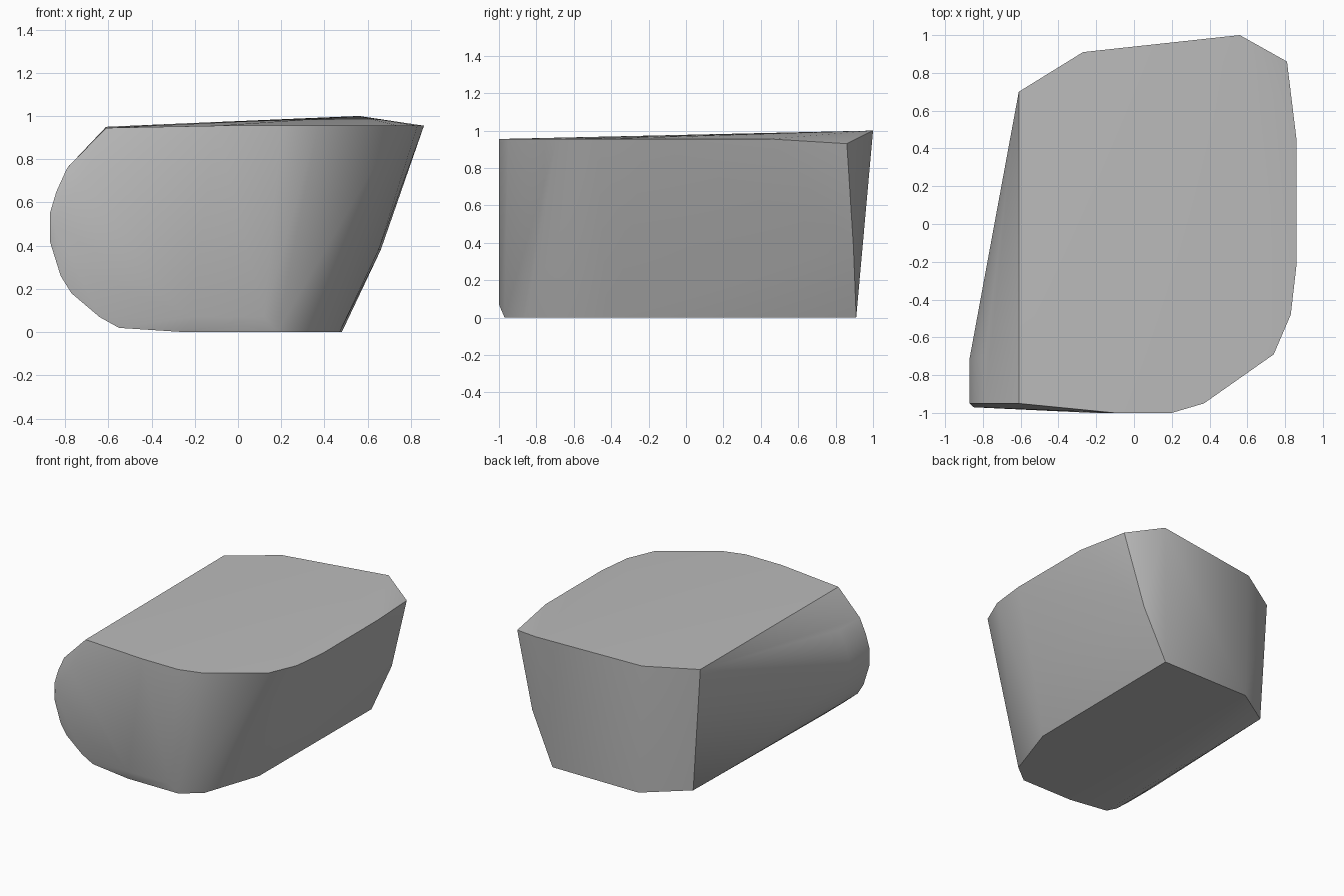
import bpy, bmesh, math

default = bpy.data.objects.get("Cube")
if default:
    bpy.data.objects.remove(default, do_unlink=True)

grey = bpy.data.materials.new("stone_grey")
grey.use_nodes = True
colour = (0.5, 0.5, 0.5, 1)
grey.diffuse_color = colour
grey.node_tree.nodes["Principled BSDF"].inputs["Base Color"].default_value = colour

# Top rim, clockwise from the back left corner
top_rim = [(-.61, .70, .95), (-.27, .91, .965), (.56, 1, 1), (.81, .86, .93),
           (.86, .45, .955), (.86, -.22, .955), (.83, -.48, .955), (.74, -.69, .955),
           (.37, -.95, .955), (.2, -1, .955), (-.1, -1, .955), (-.55, -.95, .93)]

# Flat base
base = [(.48, .91, 0), (-.24, .91, 0), (-.55, .70, .02), (-.55, -.95, .02),
        (-.24, -.97, 0), (.18, -.97, 0), (.32, -.86, 0), (.47, -.42, 0)]

# Lower edge of the front, and the slight bulge of the slanted side
front_edge = [(-.22, -1, .07), (.12, -1, .07)]
side_bulge = [(.66, .895, .38), (.65, -.3, .38)]

# Rounded end, as x and z, swept a short way back
round_end = [(-.61, .945), (-.67, .88), (-.79, .76), (-.84, .65), (-.87, .55),
             (-.87, .42), (-.82, .26), (-.77, .18), (-.64, .07)]
end_points = []
for x, z in round_end:
    end_points += [(x, -.95, z), (x, -.71, z)]
end_points += [(-.85, -.97, .5), (-.75, -.975, .3), (-.72, -.975, .7)]

# Wrap the outline points in one closed skin
bm = bmesh.new()
for co in top_rim + base + front_edge + side_bulge + end_points:
    bm.verts.new(co)
hull = bmesh.ops.convex_hull(bm, input=bm.verts[:])
loose = {g for g in hull["geom_interior"] + hull["geom_unused"]
         if isinstance(g, bmesh.types.BMVert)}
bmesh.ops.delete(bm, geom=list(loose), context='VERTS')
bmesh.ops.recalc_face_normals(bm, faces=bm.faces[:])

mesh = bpy.data.meshes.new("boulder")
bm.to_mesh(mesh)
bm.free()
mesh.materials.append(grey)
rock = bpy.data.objects.new("boulder", mesh)
bpy.context.collection.objects.link(rock)

# Smooth the rounded areas, keep the broken edges crisp
bpy.ops.object.select_all(action='DESELECT')
rock.select_set(True)
bpy.context.view_layer.objects.active = rock
bpy.ops.object.shade_smooth_by_angle(angle=math.radians(32))
